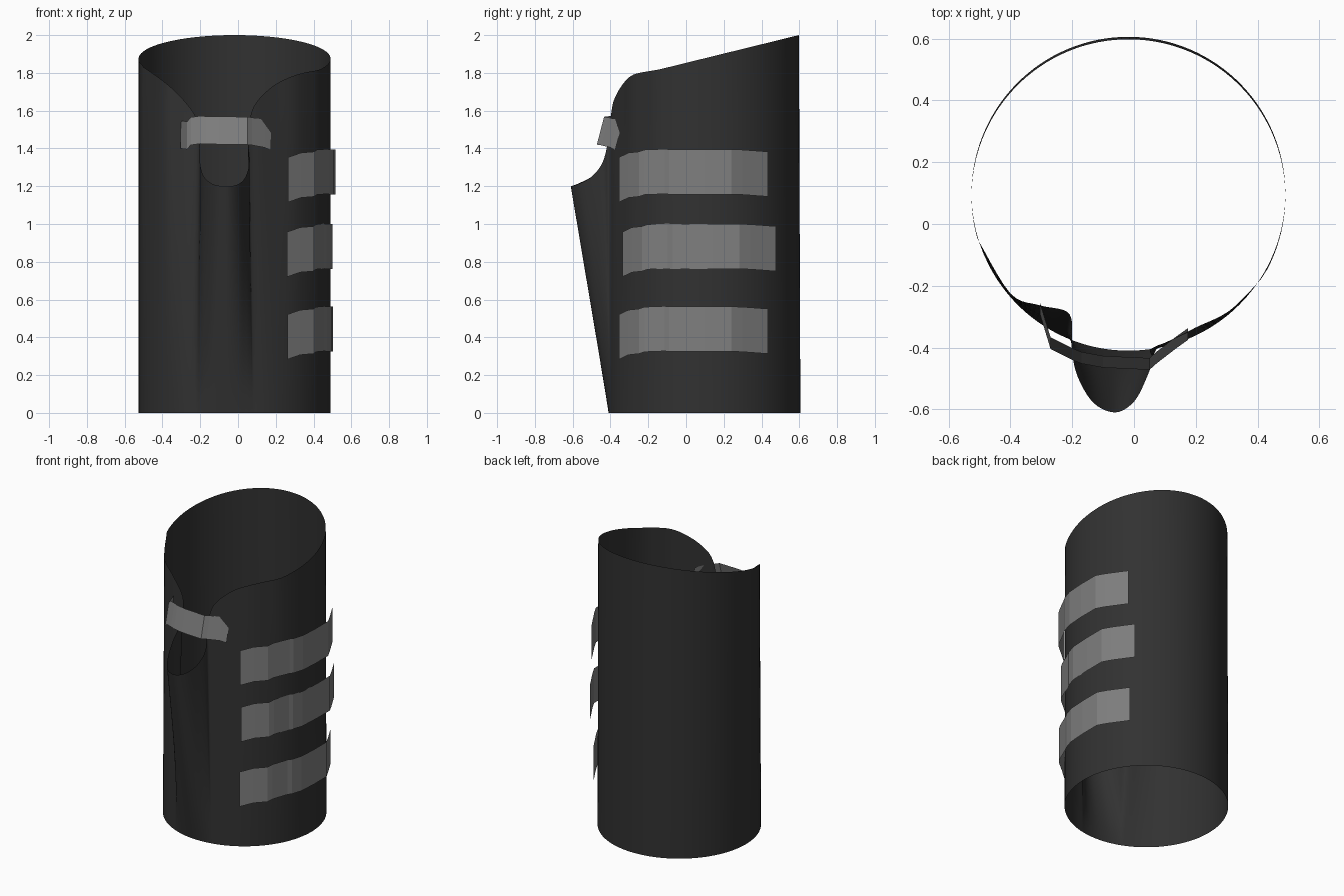
import bpy, bmesh, math
from mathutils import Vector

if "Cube" in bpy.data.objects:
    bpy.data.objects.remove(bpy.data.objects["Cube"])

CX, CY, R = -0.018, 0.098, 0.508


def material(name, v):
    m = bpy.data.materials.new(name)
    m.diffuse_color = (v, v, v, 1)
    m.use_nodes = True
    m.node_tree.nodes["Principled BSDF"].inputs["Base Color"].default_value = m.diffuse_color
    return m


DARK = material("dark charcoal", 0.031)
GREY = material("strap grey", 0.21)


def sheet(name, rows, mat, closed=False, angle=60):
    """Surface through rows of points; optionally closed around."""
    bm = bmesh.new()
    grid = [[bm.verts.new(p) for p in row] for row in rows]
    n = len(rows[0])
    for a, b in zip(grid, grid[1:]):
        for i in range(n if closed else n - 1):
            j = (i + 1) % n
            bm.faces.new((a[i], a[j], b[j], b[i]))
    me = bpy.data.meshes.new(name)
    bm.to_mesh(me)
    bm.free()
    me.materials.append(mat)
    ob = bpy.data.objects.new(name, me)
    bpy.context.collection.objects.link(ob)
    bpy.ops.object.select_all(action='DESELECT')
    bpy.context.view_layer.objects.active = ob
    ob.select_set(True)
    if angle:
        bpy.ops.object.shade_smooth_by_angle(angle=math.radians(angle))
    return ob


def spline(pts, steps):
    """Catmull-Rom through the points."""
    out = []
    for i in range(len(pts) - 1):
        p0, p1 = pts[max(i - 1, 0)], pts[i]
        p2, p3 = pts[i + 1], pts[min(i + 2, len(pts) - 1)]
        for s in range(steps):
            t = s / steps
            out.append([0.5 * (2 * b + (c - a) * t + (2 * a - 5 * b + 4 * c - d) * t * t
                               + (3 * b - a - 3 * c + d) * t ** 3)
                        for a, b, c, d in zip(p0, p1, p2, p3)])
    return out + [list(pts[-1])]


def front_y(x):
    return CY - math.sqrt(R * R - (x - CX) ** 2)


# Sleeve: bottom x, then upper edge x, y, z along the front opening
EDGE = [(-.5, -.5, -.06, 1.83), (-.4, -.4, -.225, 1.76), (-.32, -.31, -.262, 1.68),
        (-.26, -.23, -.278, 1.58), (-.23, -.205, -.30, 1.5), (-.215, -.2, -.345, 1.4),
        (-.2, -.2, -.42, 1.32), (-.175, -.18, -.5, 1.25), (-.13, -.13, -.58, 1.21),
        (-.06, -.06, -.61, 1.2), (0, 0, -.575, 1.21), (.045, .04, -.5, 1.25),
        (.07, .06, -.44, 1.33), (.085, .052, -.412, 1.45), (.11, .068, -.397, 1.58),
        (.15, .11, -.38, 1.66), (.22, .2, -.335, 1.74), (.32, .31, -.28, 1.79),
        (.42, .41, -.18, 1.812)]
bottom, top = [], []
for bx, x, y, z in spline(EDGE, 5):
    bottom.append(Vector((bx, front_y(bx), 0)))
    top.append(Vector((x, y, z)))
# plain round part with a slanted rim
a0 = math.atan2(bottom[-1].y - CY, bottom[-1].x - CX)
a1 = math.atan2(bottom[0].y - CY, bottom[0].x - CX) + 2 * math.pi
for i in range(1, 80):
    a = a0 + (a1 - a0) * i / 80
    x, y = CX + R * math.cos(a), CY + R * math.sin(a)
    bottom.append(Vector((x, y, 0)))
    yt = y - 0.008
    top.append(Vector((x, yt, 1.853 + 0.246 * yt)))
ROWS = 14
sheet("sleeve", [[b.lerp(t, k / ROWS) for b, t in zip(bottom, top)]
                 for k in range(ROWS + 1)], DARK, closed=True, angle=70)

# Side straps: open faceted bands: x, y, drop in height
SIDE = [(.262, -.355, -.042), (.33, -.305, -.018), (.40, -.25, -.012), (.415, -.22, -.002),
        (.46, -.115, .002), (.475, -.09, 0), (.497, -.02, 0), (.505, .1, 0),
        (.505, .24, 0), (.475, .3, -.002), (.40, .435, -.012)]
for name, z, dx, dy in (("upper_strap", 1.157, .01, 0), ("middle_strap", .762, -.006, .03),
                        ("lower_strap", .325, -.003, 0)):
    path = [(x + dx * (1 if y > -.2 else .3), y + dy * (.6 if y < 0 else 1.4), z + d)
            for x, y, d in SIDE]
    sheet(name, [path, [(x, y, h + .238) for x, y, h in path]], GREY, angle=0)

# Front strap: tilted band across the opening, lower edge x, y, z
FRONT = [(-.305, -.29, 1.4), (-.27, -.405, 1.395), (-.25, -.415, 1.418), (-.2, -.44, 1.425),
         (-.17, -.452, 1.423), (-.1, -.465, 1.422), (.05, -.472, 1.42), (.075, -.45, 1.417),
         (.14, -.40, 1.405), (.175, -.375, 1.39)]
sheet("front_strap", [FRONT, [(x, y + .038, z + .147) for x, y, z in FRONT]], GREY, angle=0)
